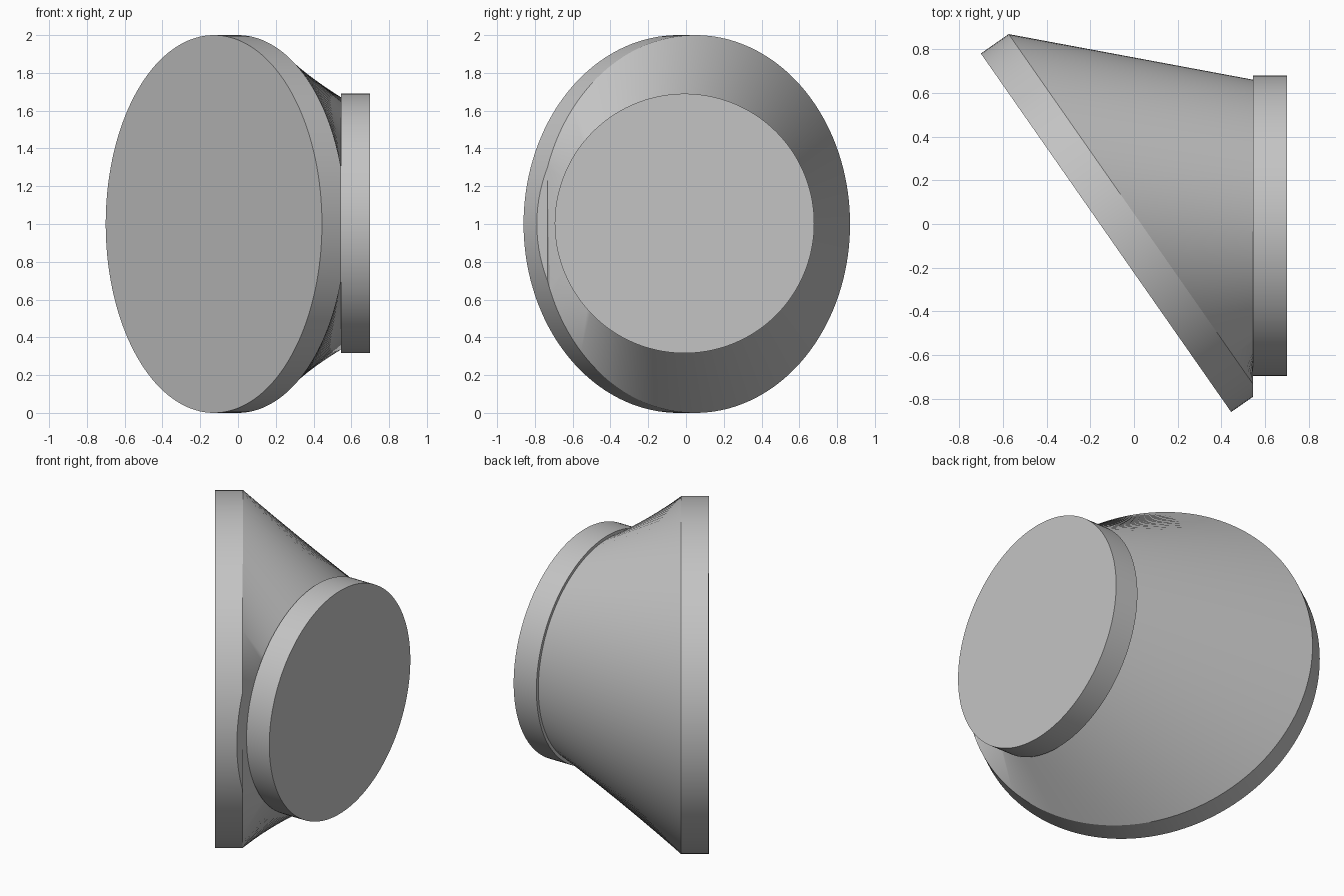
import bpy, bmesh
from math import sin, cos, pi, radians
from mathutils import Vector

if "Cube" in bpy.data.objects:
    bpy.data.objects.remove(bpy.data.objects["Cube"], do_unlink=True)

grey = bpy.data.materials.new("plain grey")
grey.use_nodes = True
COLOR = (0.55, 0.55, 0.55, 1)
grey.diffuse_color = COLOR
grey.node_tree.nodes["Principled BSDF"].inputs["Base Color"].default_value = COLOR

SEGMENTS = 144
PLANE_X = 0.545                      # inner face of the small flange
UP = Vector((0, 0, 1))
SLANT = Vector((0.5725, -0.82, 0)).normalized()
AXIS = Vector((-SLANT.y, SLANT.x, 0))
SIDE = Vector((0, -1, 0))


def ring(bm, center, across, radius):
    angles = [2 * pi * i / SEGMENTS for i in range(SEGMENTS)]
    return [bm.verts.new(center + radius * (cos(a) * across + sin(a) * UP)) for a in angles]


def loft(name, start, end, trim=False, cap_end=True):
    """Ruled solid between two circles, optionally trimmed at the flange plane."""
    bm = bmesh.new()
    a, b = ring(bm, *start), ring(bm, *end)
    for i in range(SEGMENTS):
        j = (i + 1) % SEGMENTS
        bm.faces.new((a[i], a[j], b[j], b[i]))
    bm.faces.new(a)
    if cap_end:
        bm.faces.new(b)
    if trim:
        bmesh.ops.bisect_plane(bm, geom=bm.verts[:] + bm.edges[:] + bm.faces[:], dist=1e-5,
                               plane_co=(PLANE_X, 0, 0), plane_no=(1, 0, 0), clear_outer=True)
        rim = [e for e in bm.edges if e.is_boundary]
        bmesh.ops.holes_fill(bm, edges=rim, sides=0)
    bmesh.ops.recalc_face_normals(bm, faces=bm.faces[:])
    mesh = bpy.data.meshes.new(name)
    bm.to_mesh(mesh)
    bm.free()
    mesh.materials.append(grey)
    obj = bpy.data.objects.new(name, mesh)
    bpy.context.collection.objects.link(obj)
    bpy.ops.object.select_all(action="DESELECT")
    obj.select_set(True)
    bpy.context.view_layer.objects.active = obj
    bpy.ops.object.shade_smooth_by_angle(angle=radians(25))


outer = Vector((-0.128, -0.04, 1))
inner = outer + 0.155 * AXIS
neck = Vector((PLANE_X, -0.008, 1.003))

# Large slanted disc, trimmed flush where it reaches the small flange
loft("large_flange", (outer, SLANT, 1), (inner, SLANT, 1), trim=True)
# Tapering body between the two discs
loft("tapered_body", (inner, SLANT, 1), (neck, SIDE, 0.668), trim=True, cap_end=False)
# Small upright disc
loft("small_flange", (neck, SIDE, 0.687), (neck + Vector((0.155, 0, 0)), SIDE, 0.687))
